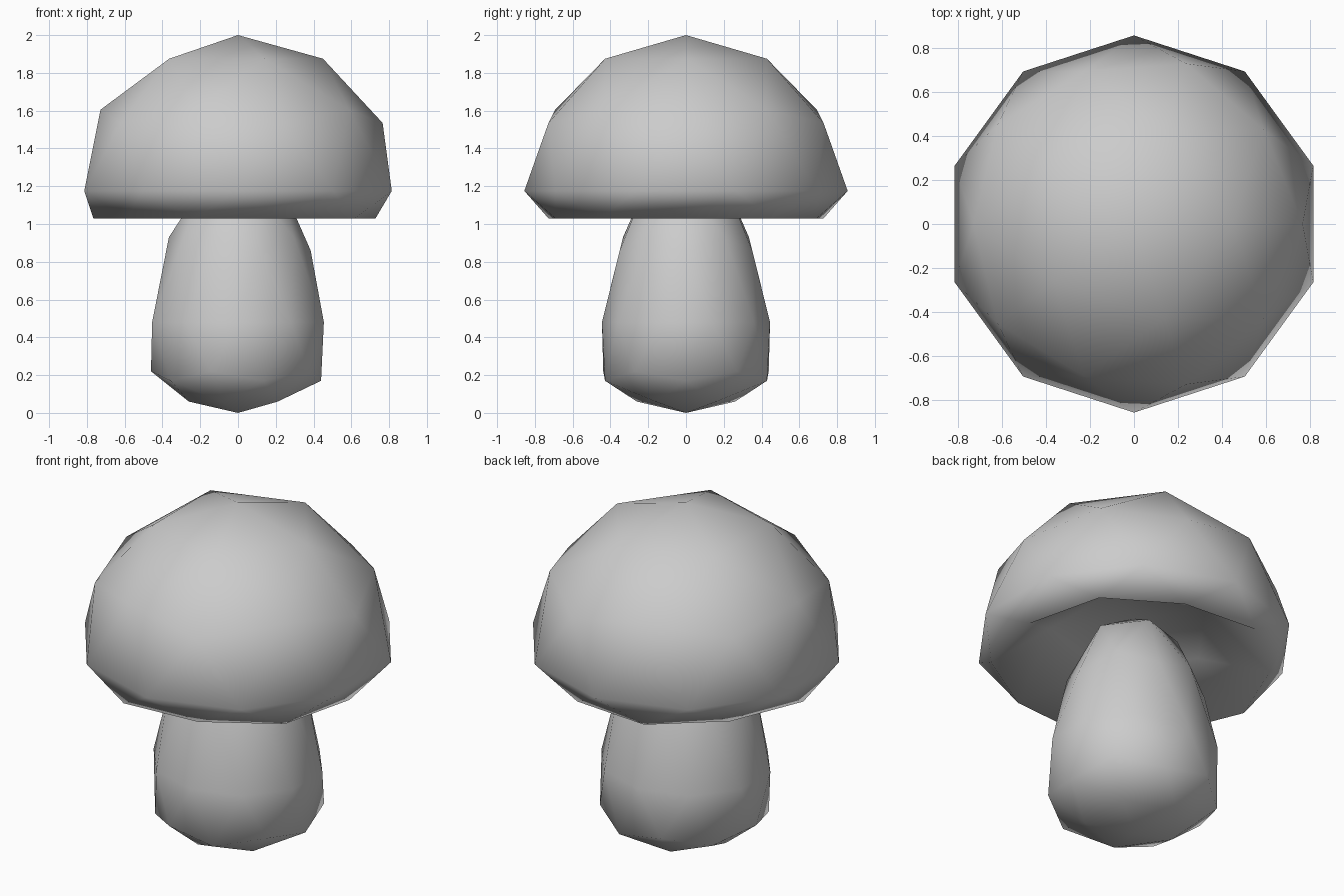
import bpy

if "Cube" in bpy.data.objects:
    bpy.data.objects.remove(bpy.data.objects["Cube"])

# Latitude levels of an 80-face icosphere, top to bottom
LEVELS = [1, 0.851, 0.526, 0.447, 0, -0.447, -0.526, -0.851, -1]


def shaped_ball(name, rings):
    """Icosphere whose latitude rings are moved to (z, x radius, y radius)."""
    bpy.ops.mesh.primitive_ico_sphere_add(subdivisions=2, radius=1)
    ob = bpy.context.object
    ob.name = name
    for v in ob.data.vertices:
        i = min(range(len(LEVELS)), key=lambda k: abs(LEVELS[k] - v.co.z))
        z, sx, sy = rings[i]
        v.co = (v.co.x * sx, v.co.y * sy, z)
    ob.data.update()
    bpy.ops.object.shade_smooth()
    return ob


# Cap: dome above, flat rim, hollow underside
R = 0.856
cap_z = [2.0, 1.875, 1.605, 1.535, 1.175, 1.03, 1.03, 1.25, 1.33]
shaped_ball("mushroom_cap", [(z, R, R) for z in cap_z])

# Stem: tapered upward, bulging at the base
shaped_ball("mushroom_stem", [
    (1.33, 0.44, 0.43),
    (1.20, 0.447, 0.43),
    (0.93, 0.43, 0.412),
    (0.86, 0.43, 0.412),
    (0.48, 0.478, 0.445),
    (0.22, 0.515, 0.515),
    (0.17, 0.517, 0.53),
    (0.06, 0.495, 0.52),
    (0.0, 0.5, 0.5),
])
